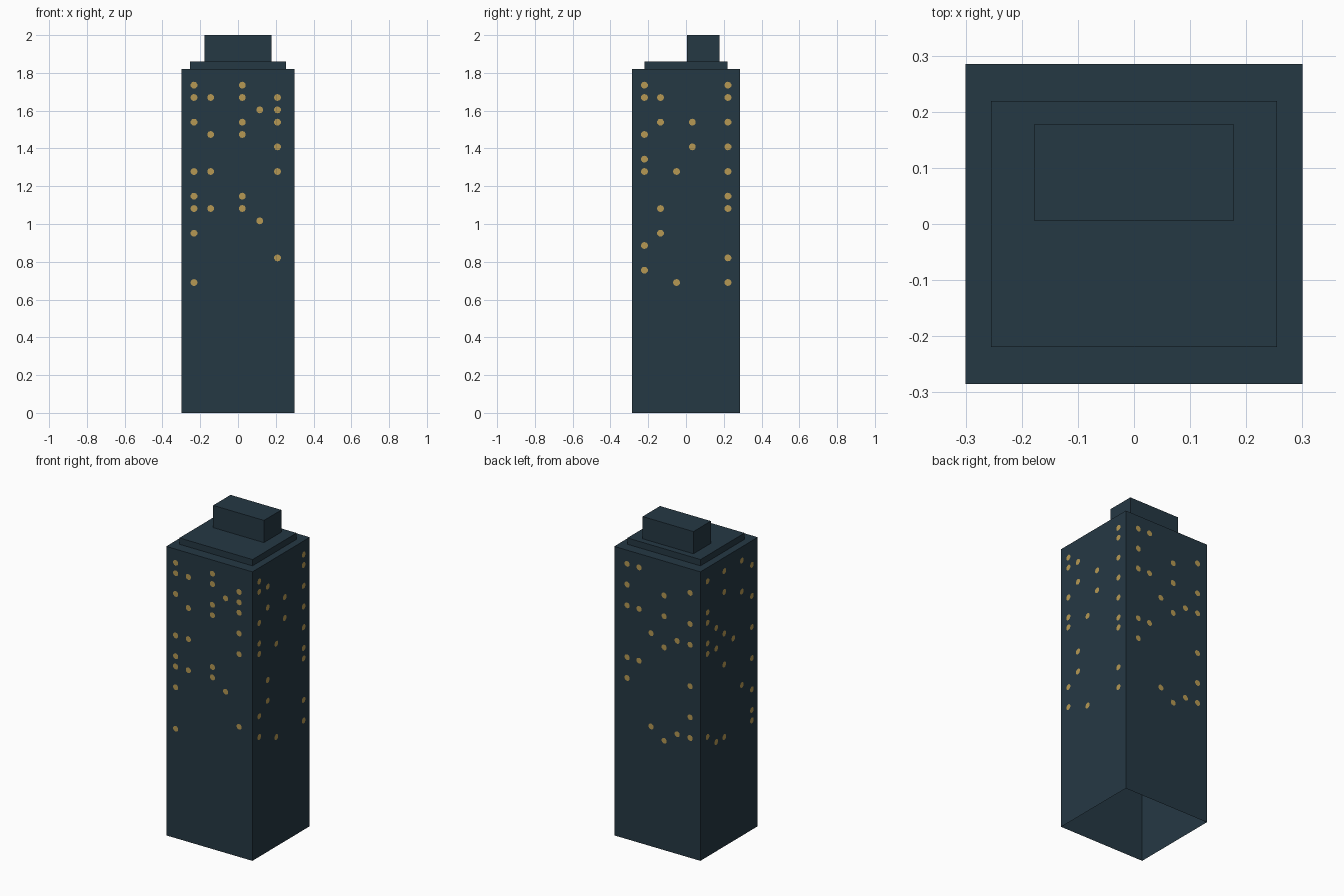
import bpy, bmesh, math
from mathutils import Matrix, Vector

if "Cube" in bpy.data.objects:
    bpy.data.objects.remove(bpy.data.objects["Cube"])


def material(name, srgb):
    m = bpy.data.materials.new(name)
    lin = [((c / 255 + 0.055) / 1.055) ** 2.4 for c in srgb]
    m.diffuse_color = (*lin, 1)
    m.use_nodes = True
    m.node_tree.nodes["Principled BSDF"].inputs["Base Color"].default_value = m.diffuse_color
    return m


wall_blue = material("dark_slate_blue", (37, 56, 68))
window_gold = material("window_gold", (182, 153, 83))


def finish(name, bm, mat):
    me = bpy.data.meshes.new(name)
    bm.to_mesh(me)
    bm.free()
    me.materials.append(mat)
    ob = bpy.data.objects.new(name, me)
    bpy.context.collection.objects.link(ob)


def open_box(name, lo, hi):
    """Box shell without its underside."""
    lo, hi = Vector(lo), Vector(hi)
    bm = bmesh.new()
    bmesh.ops.create_cube(bm, size=1, matrix=Matrix.Translation((lo + hi) / 2)
                          @ Matrix.Diagonal((*(hi - lo), 1)))
    bm.normal_update()
    under = [f for f in bm.faces if f.normal.z < -0.5]
    bmesh.ops.delete(bm, geom=under, context='FACES')
    finish(name, bm, wall_blue)


# Tower body, roof step and rooftop plant room
HX, HY = 0.30, 0.2855
open_box("tower_body", (-HX, -HY, 0), (HX, HY, 1.82))
open_box("roof_step", (-0.2545, -0.219, 1.82), (0.2545, 0.219, 1.86))
open_box("rooftop_plant_room", (-0.177, 0.0055, 1.86), (0.177, 0.1785, 2.0))


# Lit windows: small round plates on a grid; {column position: lit rows}, row 0 on top
def windows(name, columns, angle, dist):
    turn = Matrix.Rotation(angle, 4, 'Z')
    stand = Matrix.Rotation(math.pi / 2, 4, 'X')      # disc faces -y
    bm = bmesh.new()
    for u, rows in columns.items():
        for r in rows:
            spot = Matrix.Translation((u, -dist - 0.002, 1.735 - 0.0653 * r))
            bmesh.ops.create_circle(bm, cap_ends=True, segments=10, radius=0.0185,
                                    matrix=turn @ spot @ stand)
    finish(name, bm, window_gold)


# Columns run left to right as seen when facing each wall
windows("front_windows", {
    -0.233: (0, 1, 3, 7, 9, 10, 12, 16), -0.145: (1, 4, 7, 10),
    0.023: (0, 1, 3, 4, 9, 10), 0.115: (2, 11),
    0.209: (1, 2, 3, 5, 7, 14)}, 0, HY)
windows("right_windows", {
    -0.22: (0, 1, 4, 6, 7, 13, 15), -0.135: (1, 3, 10, 12), -0.05: (7, 16),
    0.034: (3, 5), 0.222: (0, 1, 3, 5, 7, 9, 10, 14, 16)}, math.pi / 2, HX)
windows("back_windows", {
    -0.209: (0, 2, 4, 9, 11), -0.126: (0, 4, 9), -0.042: (6, 15),
    0.049: (2, 4, 7, 16), 0.14: (6, 15),
    0.23: (1, 4, 6, 10, 13, 15)}, math.pi, HY)
windows("left_windows", {
    -0.217: (0, 3, 4, 6, 7, 15), -0.13: (5, 7, 16), -0.05: (0, 2, 6, 9, 16),
    0.04: (7,), 0.125: (0, 3, 12),
    0.225: (1, 4, 7, 10, 13, 15, 16)}, -math.pi / 2, HX)
